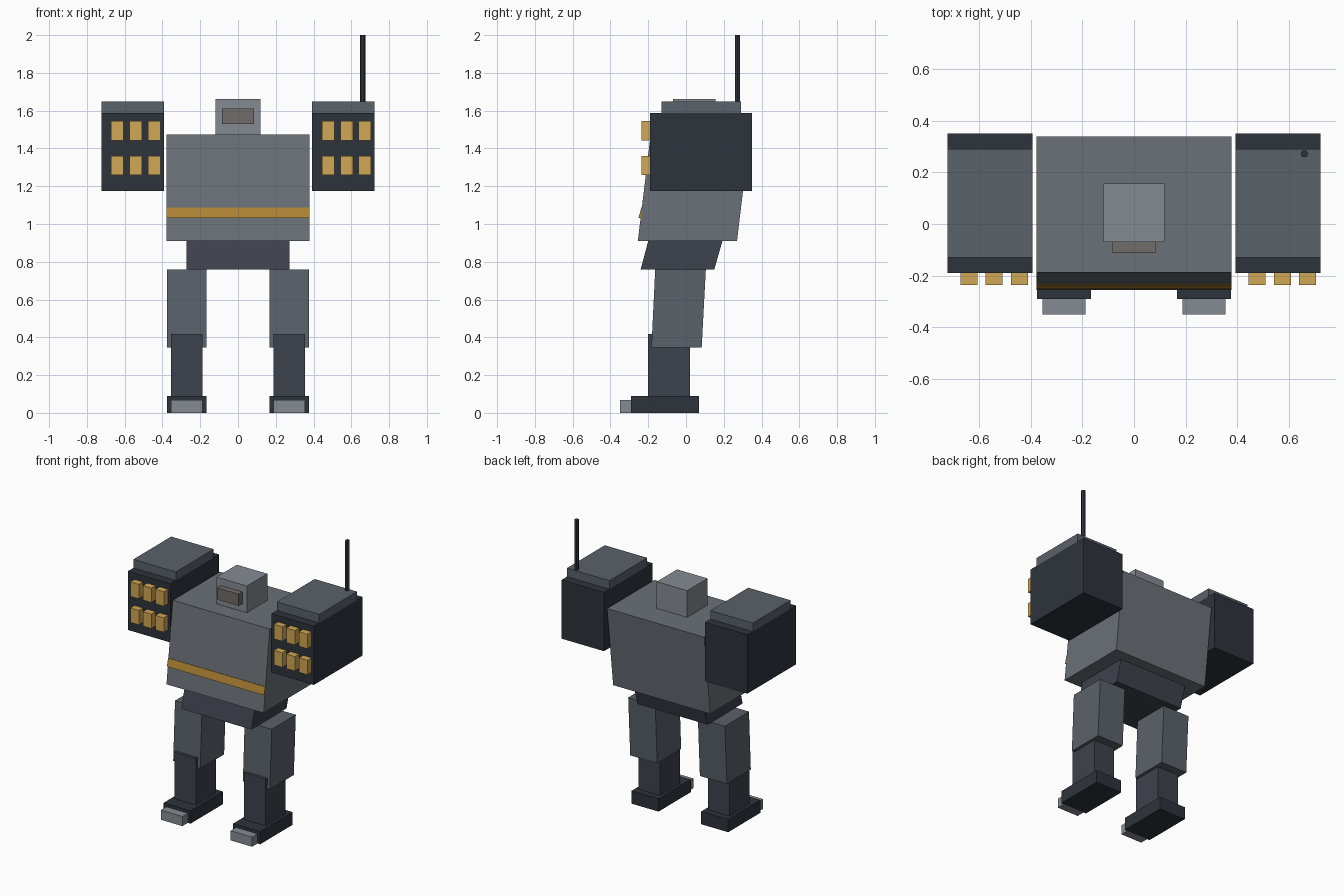
import bpy, bmesh
from math import pi
from mathutils import Matrix

if "Cube" in bpy.data.objects:
    bpy.data.objects.remove(bpy.data.objects["Cube"])


def paint(name, r, g, b):
    m = bpy.data.materials.new(name)
    m.diffuse_color = (r, g, b, 1)
    m.use_nodes = True
    m.node_tree.nodes["Principled BSDF"].inputs["Base Color"].default_value = m.diffuse_color
    return m


HULL = paint("hull_grey", 0.147, 0.165, 0.188)
PLATE = paint("plate_grey", 0.102, 0.122, 0.144)
JOINT = paint("joint_grey", 0.048, 0.054, 0.073)
DARK = paint("dark_grey", 0.027, 0.034, 0.045)
LIGHT = paint("light_grey", 0.235, 0.258, 0.290)
LENS = paint("lens", 0.16, 0.15, 0.14)
AMBER = paint("amber", 0.43, 0.23, 0.034)
GOLD = paint("gold", 0.64, 0.39, 0.09)


def finish(name, bm, mat):
    bmesh.ops.recalc_face_normals(bm, faces=bm.faces)
    mesh = bpy.data.meshes.new(name)
    bm.to_mesh(mesh)
    bm.free()
    mesh.materials.append(mat)
    ob = bpy.data.objects.new(name, mesh)
    bpy.context.collection.objects.link(ob)
    return ob


def block(name, mat, cx, width, z, y_low, y_high=None):
    """Box whose side profile may lean: y range at the bottom and at the top."""
    y_high = y_high or y_low
    x = cx - width / 2
    bm = bmesh.new()
    profile = [(y_low[0], z[0]), (y_low[1], z[0]), (y_high[1], z[1]), (y_high[0], z[1])]
    face = bm.faces.new([bm.verts.new((x, y, h)) for y, h in profile])
    side = bmesh.ops.extrude_face_region(bm, geom=[face])["geom"]
    bmesh.ops.translate(bm, vec=(width, 0, 0),
                        verts=[v for v in side if isinstance(v, bmesh.types.BMVert)])
    # close the starting side if the extrusion consumed it
    edges = [e for e in bm.edges if e.is_boundary]
    if edges:
        bmesh.ops.holes_fill(bm, edges=edges)
    return finish(name, bm, mat)


# Body
block("pelvis", JOINT, 0, 0.545, (0.76, 0.91), (-0.24, 0.15), (-0.20, 0.193))
block("torso", HULL, 0, 0.755, (0.91, 1.475), (-0.255, 0.27), (-0.187, 0.338))
block("chest_stripe", AMBER, 0, 0.755, (1.033, 1.087), (-0.251, -0.240), (-0.237, -0.2335))

# Head
block("head", LIGHT, 0, 0.237, (1.475, 1.663), (-0.07, 0.156))
block("visor", LENS, 0, 0.168, (1.53, 1.612), (-0.112, -0.07))

for side, s in (("left", -1), ("right", 1)):
    # Legs
    lx = s * 0.271
    block(side + "_thigh", PLATE, lx, 0.21, (0.345, 0.76), (-0.183, 0.083), (-0.163, 0.105))
    block(side + "_shin", JOINT, lx, 0.168, (0.09, 0.418), (-0.20, 0.022))
    block(side + "_foot", DARK, lx, 0.21, (0, 0.09), (-0.29, 0.068))
    block(side + "_toe", LIGHT, lx, 0.168, (0, 0.068), (-0.35, -0.29))

    # Shoulder launchers
    px = s * 0.558
    block(side + "_launcher", DARK, px, 0.33, (1.175, 1.588), (-0.19, 0.35))
    block(side + "_launcher_cap", PLATE, px, 0.33, (1.588, 1.648), (-0.13, 0.29))
    for row, z in enumerate((1.31, 1.493)):
        for col in range(3):
            block(f"{side}_rocket_{row}_{col}", GOLD, px - 0.081 + col * 0.0975, 0.066,
                  (z - 0.051, z + 0.051), (-0.236, -0.19))

# Antenna
bm = bmesh.new()
bmesh.ops.create_cone(bm, cap_ends=True, segments=6, radius1=0.015, radius2=0.015, depth=0.36,
                      matrix=Matrix.Translation((0.66, 0.272, 1.82)) @ Matrix.Rotation(pi / 2, 4, 'Z'))
finish("antenna", bm, DARK)
